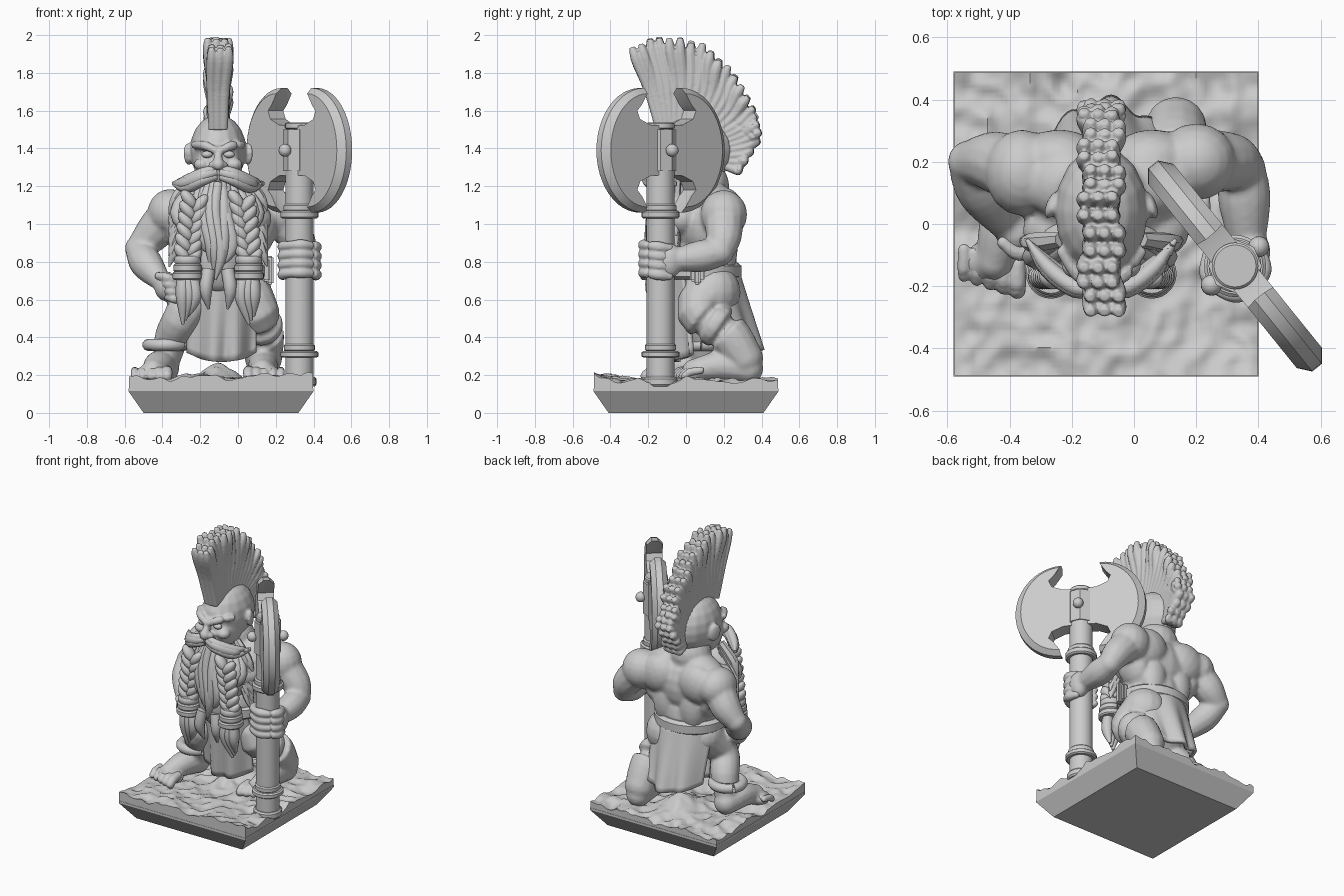
import bpy, bmesh, math, random
from math import sin, cos, pi, radians
from mathutils import Vector, Matrix, Euler, noise

random.seed(4)
cube = bpy.data.objects.get("Cube")
if cube:
    bpy.data.objects.remove(cube, do_unlink=True)

grey = bpy.data.materials.new("plain grey")
grey.use_nodes = True
grey.diffuse_color = (0.6, 0.6, 0.6, 1)
grey.node_tree.nodes["Principled BSDF"].inputs["Base Color"].default_value = (0.6, 0.6, 0.6, 1)
CX = -0.105                                   # centre line of the figure


def finish(bm, name, angle=40, voxel=None, soften=4):
    """Turn a bmesh into a shaded object, optionally fused into one skin."""
    bmesh.ops.recalc_face_normals(bm, faces=bm.faces)
    me = bpy.data.meshes.new(name)
    bm.to_mesh(me)
    bm.free()
    me.materials.append(grey)
    ob = bpy.data.objects.new(name, me)
    bpy.context.collection.objects.link(ob)
    if voxel:
        mod = ob.modifiers.new("fuse", 'REMESH')
        mod.mode, mod.voxel_size, mod.use_smooth_shade = 'VOXEL', voxel, True
        soft = ob.modifiers.new("soften", 'SMOOTH')
        soft.factor, soft.iterations = 0.5, soften
    else:
        bpy.ops.object.select_all(action='DESELECT')
        ob.select_set(True)
        bpy.context.view_layer.objects.active = ob
        bpy.ops.object.shade_smooth_by_angle(angle=radians(angle))
    return ob


def ball(bm, loc, size, rot=(0, 0, 0)):
    if not isinstance(size, tuple):
        size = (size,) * 3
    m = Matrix.LocRotScale(Vector(loc), Euler([radians(a) for a in rot]), Vector(size))
    bmesh.ops.create_uvsphere(bm, u_segments=16, v_segments=10, radius=1, matrix=m)


def tube(bm, pts, n=8, ends=False, steps=4):
    """Smooth tapered tube through (x, y, z, radius) points."""
    p = [Vector(q) for q in pts]
    p = [p[0]] + p + [p[-1]]
    path = []
    for a, b, c, d in zip(p, p[1:], p[2:], p[3:]):
        for k in range(steps):
            t = k / steps
            path.append((b * 2 + (c - a) * t + (a * 2 - b * 5 + c * 4 - d) * t**2
                         + (b * 3 - a - c * 3 + d) * t**3) / 2)
    path.append(p[-1])
    rings = []
    for i, q in enumerate(path):
        t = (path[min(i + 1, len(path) - 1)].xyz - path[max(i - 1, 0)].xyz).normalized()
        ref = Vector((0, 1, 0)) if abs(t.y) < 0.8 else Vector((1, 0, 0))
        u = t.cross(ref).normalized()
        v = t.cross(u)
        rings.append([bm.verts.new(q.xyz + (u * cos(2 * pi * k / n) + v * sin(2 * pi * k / n)) * max(q.w, .002))
                      for k in range(n)])
    skin(bm, rings)
    if ends:
        ball(bm, pts[0][:3], pts[0][3])
        ball(bm, pts[-1][:3], pts[-1][3])


def skin(bm, rings):
    """Bridge rings of vertices and cap both ends."""
    n = len(rings[0])
    for a, b in zip(rings, rings[1:]):
        for k in range(n):
            bm.faces.new((a[k], a[(k + 1) % n], b[(k + 1) % n], b[k]))
    bm.faces.new(rings[0])
    bm.faces.new(rings[-1])


def lathe(bm, centre, profile, n=28, sx=1, sy=1):
    """Stack of (radius, z) rings around a vertical axis."""
    skin(bm, [[bm.verts.new((centre[0] + r * sx * cos(2 * pi * k / n), centre[1] + r * sy * sin(2 * pi * k / n), z))
               for k in range(n)] for r, z in profile])


def band(bm, centre, z, r, h, sx=1, sy=1):
    lathe(bm, centre, [(r * .9, z - h), (r, z - h * .6), (r, z + h * .6), (r * .9, z + h)], sx=sx, sy=sy)


# Square plinth and rocky ground, with a mound behind the feet
bm = bmesh.new()
skin(bm, [[bm.verts.new((-.09 + h * x, h * y, z)) for x, y in ((-1, -1), (1, -1), (1, 1), (-1, 1))]
          for h, z in ((.41, 0), (.49, .115), (.49, .13))])
finish(bm, "plinth", 20)
bm = bmesh.new()
bmesh.ops.create_grid(bm, x_segments=64, y_segments=64, size=.488)
for v in bm.verts:
    q = Matrix.Rotation(.6, 3, 'Z') @ v.co + Vector((5.3, 2.7, .37))
    bump = noise.noise(q * 5) * .03 - abs(noise.noise(q * 9)) * .04 + noise.noise(q * 21) * .012
    mound = .08 * math.exp(-(v.co.x ** 2 + (v.co.y - .2) ** 2) / .012)
    v.co = (v.co.x - .09, v.co.y, .178 + bump + mound + .03 * max(0, -v.co.y - .35) / .14)
rim = bmesh.ops.extrude_edge_only(bm, edges=[e for e in bm.edges if e.is_boundary])
for v in rim["geom"]:
    if isinstance(v, bmesh.types.BMVert):
        v.co.z = .12
finish(bm, "rocky_ground", 45)

# Torso, arms, legs and feet fused into one skin
bm = bmesh.new()
ball(bm, (-.09, .09, 1.0), (.27, .19, .22))
ball(bm, (-.09, .07, .8), (.22, .2, .2))
ball(bm, (-.09, .12, .65), (.21, .17, .14))
ball(bm, (CX, .1, 1.2), (.14, .13, .14))
for s in (-1, 1):
    ball(bm, (-.09 + s * .15, .21, 1.06), (.14, .095, .13), (0, s * 25, 0))    # shoulder blades
    ball(bm, (-.09 + s * .1, .2, .88), (.09, .075, .16))                      # lower back
    ball(bm, (-.09 + s * .21, .13, .95), (.08, .12, .15), (0, s * 20, 0))     # flanks
    ball(bm, (-.09 + s * .14, -.02, 1.03), (.13, .1, .1))                     # chest
    ball(bm, (-.09 + s * .14, .13, 1.14), (.14, .11, .08), (0, s * 20, 0))    # trapezius
ball(bm, (-.36, .165, 1.06), (.12, .14, .125))
tube(bm, [(-.37, .17, 1.05, .105), (-.45, .2, .95, .1), (-.53, .2, .87, .07)], 12, True)
tube(bm, [(-.53, .2, .87, .07), (-.485, .11, .79, .088), (-.41, .0, .7, .056)], 12, True)
ball(bm, (-.38, -.03, .67), (.065, .07, .08))
ball(bm, (.2, .2, 1.05), (.13, .125, .13))
tube(bm, [(.22, .2, 1.03, .105), (.31, .2, .93, .095), (.35, .18, .85, .074)], 12, True)
tube(bm, [(.35, .18, .85, .074), (.355, .08, .83, .086), (.365, -.06, .81, .06)], 12, True)
ball(bm, (.38, -.09, .805), (.06, .07, .095))
legs = ([(-.21, .1, .66, .13), (-.29, -.0, .52, .1), (-.35, .07, .4, .092), (-.38, .1, .27, .072)],
        [(.03, .14, .64, .15), (.1, .07, .53, .12), (.13, .22, .42, .115), (.135, .31, .29, .1)])
feet = ((-.39, .11, -.45, -.12), (.135, .33, .13, .04))
for leg, (hx, hy, tx, ty) in zip(legs, feet):
    tube(bm, leg, 14, True)
    tube(bm, [(hx, hy, .235, .08), ((hx + tx) / 2, (hy + ty) / 2, .25, .08), (tx, ty, .225, .06)], 12, True)
    ball(bm, (tx, ty, .205), (.105, .07, .05))
finish(bm, "body", voxel=.012)

# Toes, big toe towards the middle
bm = bmesh.new()
for side, (hx, hy, tx, ty) in zip((1, -1), feet):
    for k in range(5):
        x, y, r = tx + side * (.075 - k * .043), ty - .05 + k * .012, .03 - k * .002
        tube(bm, [(x, y + .04, .225, r * .9), (x, y - .02, .215, r), (x, y - .045, .195, r * .9)], 10, True)
finish(bm, "toes", voxel=.008, soften=2)

# Fingers on the hip and round the shaft
AX, AY = .325, -.135
bm = bmesh.new()
for k in range(4):
    z = .73 + k * .049
    arc = [radians(30 - 230 * i / 6) for i in range(7)]
    tube(bm, [(AX + .09 * cos(a), AY + .09 * sin(a), z - .012 * sin(a), .023 + .007 * (i % 2))
              for i, a in enumerate(arc)], 10, True)
    tube(bm, [(-.42 + k * .015, -.06, .725 - k * .036, .021), (-.37 + k * .01, -.095, .715 - k * .037, .025),
              (-.31, -.07, .69 - k * .032, .019)], 8, True)
finish(bm, "fingers", voxel=.007, soften=1)

# Head with brow, eyes, nose, cheeks and ears
bm = bmesh.new()
ball(bm, (CX, .04, 1.39), (.15, .21, .19))
ball(bm, (CX, -.03, 1.31), (.13, .15, .15))
for s in (-1, 1):
    tube(bm, [(CX + s * .015, -.19, 1.39, .02), (CX + s * .07, -.165, 1.415, .026),
              (CX + s * .125, -.09, 1.42, .02)], 8, True)
    ball(bm, (CX + s * .085, -.13, 1.315), (.045, .045, .035))
    ball(bm, (CX + s * .16, .06, 1.37), (.018, .045, .06), (15, 0, s * 20))
    ball(bm, (CX + s * .03, -.2, 1.31), .023)
tube(bm, [(CX, -.17, 1.4, .018), (CX, -.2, 1.35, .024), (CX, -.22, 1.315, .032)], 10, True)
finish(bm, "head", voxel=.009)
bm = bmesh.new()
for s in (-1, 1):
    ball(bm, (CX + s * .058, -.158, 1.368), (.03, .022, .019))
finish(bm, "eyes")

# Swept crest of hair: clumps fanned along the skull
outer = [(-.29, 1.95), (-.12, 2.01), (.09, 1.96), (.25, 1.82), (.37, 1.62), (.41, 1.47), (.3, 1.28)]
inner = [(-.14, 1.5), (-.07, 1.53), (.02, 1.54), (.1, 1.52), (.17, 1.47), (.2, 1.4), (.2, 1.31)]


def along(line, t):
    i = min(int(t), len(line) - 2)
    return Vector(line[i]).lerp(Vector(line[i + 1]), t - i)


bm = bmesh.new()
for k in range(22):
    t = k * 2 / 7
    a, b = along(inner, t), along(outer, t)
    sway = .01 * (-1) ** (k // 2)
    for s in (-1, 0, 1):
        tip = a.lerp(b, 1 + random.uniform(-.05, .0))
        mid = a.lerp(tip, .5) + Vector((.014, -.008))
        late = a.lerp(tip, .85)
        tube(bm, [(CX + s * .03, a.x, a.y, .022), (CX + s * .036, mid.x, mid.y, .026),
                  (CX + s * .043 + sway, late.x, late.y, .029), (CX + s * .046 + sway, tip.x, tip.y, .016)], 8)
finish(bm, "hair_crest", voxel=.0065, soften=1)

# Moustache with swept, upturned tips
bm = bmesh.new()
for s in (-1, 1):
    for dz, w in ((0, .034), (-.022, .03), (.018, .026)):
        tube(bm, [(CX + s * .01, -.2, 1.275 + dz, w * .7), (CX + s * .08, -.205, 1.255 + dz, w),
                  (CX + s * .17, -.14, 1.215 + dz, w), (CX + s * .24, -.05, 1.215 + dz * .2, .006)], 8)
finish(bm, "moustache", 50)

# Beard: backing mass, loose strands, two plaits with rings and tassels
bm = bmesh.new()
ball(bm, (CX, -.06, 1.02), (.22, .12, .22))
ball(bm, (CX, -.1, .84), (.13, .08, .2))
for k in range(13):
    f = (k - 6) / 6
    j = random.uniform(-.025, .025)
    low = .72 + .22 * abs(f) + j
    tube(bm, [(CX + f * .13, -.15 + .1 * abs(f), 1.22, .026), (CX + f * .2 + j, -.175 + .07 * f * f, 1.06, .034),
              (CX + f * .16 - j, -.185 + .07 * f * f, (1.0 + low) / 2, .033),
              (CX + f * .1 + j, -.165 + .06 * f * f, low, .005)], 8)
for s in (-1, 1):
    for k in range(6):                                # tufts behind the plaits
        tube(bm, [(CX + s * .13, -.05, 1.25 - k * .03, .025), (CX + s * .22, -.06, 1.14 - k * .05, .032),
                  (CX + s * .26, -.05, 1.05 - k * .055, .005)], 7)
    for k in range(6):                                # interlocking plait lobes
        for e in (-1, 1):
            ball(bm, (CX + s * (.125 + .007 * k) + e * .03, -.17, 1.13 - k * .057 - .025 * (e > 0)),
                 (.032, .04, .06), (0, e * 38, 0))
    x = CX + s * .165
    for e in (-1, 0, 1):
        tube(bm, [(x + e * .02, -.16, .74, .032), (x + e * .033 - s * .01, -.165, .62, .037),
                  (x + e * .012 + s * .01, -.14, .49 + .02 * e, .008)], 8)
    tube(bm, [(CX + s * .05, -.17, .76, .035), (CX + s * .065, -.18, .65, .034), (CX + s * .05, -.15, .55, .006)], 8)
finish(bm, "beard", 50)
bm = bmesh.new()
for s in (-1, 1):
    for k in range(3):
        band(bm, (CX + s * .162, -.16), .725 + k * .042, .08 - .005 * k, .021)
finish(bm, "plait_rings")

# Belt with buckle and hip loop
bm = bmesh.new()
band(bm, (-.09, .08), .75, 1, .045, .24, .215)
for x, y, w, d, h in ((CX, -.13, .09, .02, .05), (.15, .06, .02, .04, .06), (.17, .06, .018, .018, .075)):
    box = bmesh.ops.create_cube(bm, size=2, matrix=Matrix.LocRotScale(Vector((x, y, .755)), None, Vector((w, d, h))))
    bmesh.ops.bevel(bm, geom=list({e for v in box["verts"] for e in v.link_edges}), offset=.008, segments=2,
                    affect='EDGES')
finish(bm, "belt", 30)


# Hanging loincloths with folds
def cloth(name, y_top, y_low, z_low, w_top, w_low, bow):
    bm = bmesh.new()
    bmesh.ops.create_grid(bm, x_segments=32, y_segments=12, size=1)
    for v in bm.verts:
        u, t = v.co.x, (1 - v.co.y) / 2
        w = w_top + (w_low - w_top) * t
        y = y_top + (y_low - y_top) * t + bow * u * u + .02 * t * sin(u * 9 + t)
        v.co = (-.085 + u * w, y, .74 + (z_low + .05 * u * u - .74) * t)
    ob = finish(bm, name, 60)
    mod = ob.modifiers.new("thickness", 'SOLIDIFY')
    mod.thickness, mod.offset = .025, 0


cloth("front_loincloth", -.11, -.06, .27, .17, .18, .1)
cloth("back_loincloth", .275, .385, .33, .22, .2, -.14)

# Ankle ring
bm = bmesh.new()
tube(bm, [(-.38 + .095 * cos(a), .08 + .095 * sin(a), .36, .032) for a in [2 * pi * k / 16 for k in range(17)]], 10)
finish(bm, "ankle_ring", 60)

# Axe shaft, bands and hub
bm = bmesh.new()
lathe(bm, (AX, AY), [(.074, .15), (.074, 1.5)])
for z, r, h in ((.165, .09, .025), (.31, .1, .018), (.345, .082, .02), (1.05, .1, .022), (1.085, .085, .02),
                (1.52, .075, .018)):
    band(bm, (AX, AY), z, r, h)
lathe(bm, (AX, AY), [(.086, 1.28), (.086, 1.5)], 8)
finish(bm, "axe_shaft", 30)

# Double axe head, built flat then turned to its heading
turn = Matrix.Translation((AX, AY, 1.39)) @ Matrix.Rotation(math.atan2(-.78, .63), 4, 'Z')
hollow = [(.17, .24), (.2, .21), (.18, .165), (.11, .135), (.02, .13)]
hollow = [(s, -z) for s, z in hollow] + [(s, z) for s, z in reversed(hollow)]
arc = [radians(90 - 180 * k / 24) for k in range(25)]
edge = [(.125 + .295 * cos(a), .33 * sin(a)) for a in arc] + hollow
flat = [(.13 + .25 * cos(a), .3 * sin(a)) for a in arc] + hollow
bm = bmesh.new()
for side in (-1, 1):
    skin(bm, [[bm.verts.new((side * s, y, z)) for s, z in line]
              for line, y in ((flat, -.052), (edge, -.02), (edge, .02), (flat, .052))])
    ball(bm, (0, side * .098, 0), .034)
bm.transform(turn)
finish(bm, "axe_head", 25)
